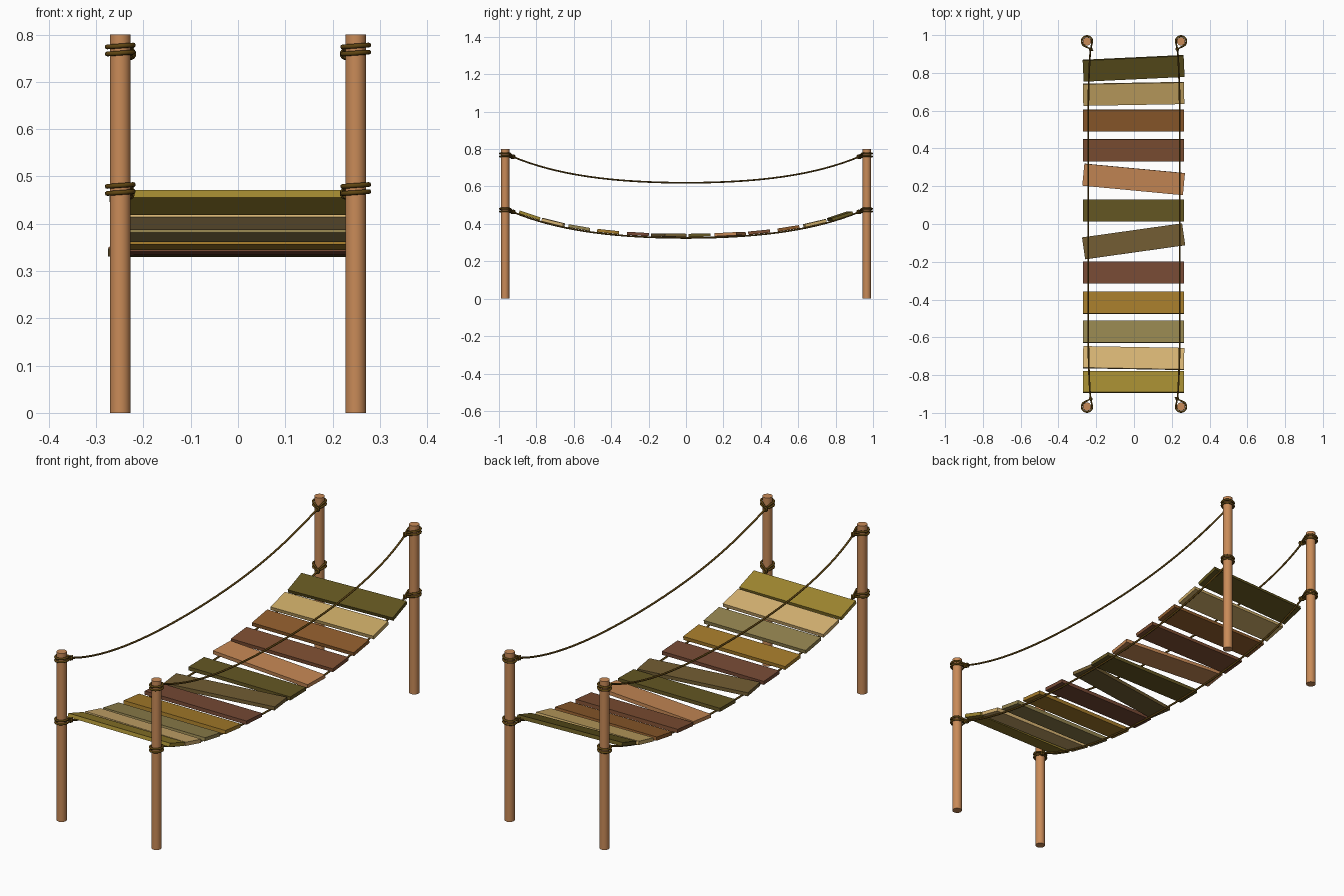
import bpy, math
from mathutils import Vector, Euler

if "Cube" in bpy.data.objects:
    bpy.data.objects.remove(bpy.data.objects["Cube"])


def material(name, hexcol):
    rgb = [int(hexcol[i:i + 2], 16) / 255 for i in (0, 2, 4)]
    m = bpy.data.materials.new(name)
    m.diffuse_color = [c / 12.92 if c < 0.04 else ((c + 0.055) / 1.055) ** 2.4 for c in rgb] + [1]
    m.use_nodes = True
    m.node_tree.nodes["Principled BSDF"].inputs["Base Color"].default_value = m.diffuse_color
    return m


def sag(y):
    return 0.102 * y * y + 0.07 * y ** 4


def slope(y):
    return 0.204 * y + 0.28 * y ** 3


def tube(name, pts, radius, mat, cyclic=False):
    cu = bpy.data.curves.new(name, 'CURVE')
    cu.dimensions = '3D'
    cu.bevel_depth = radius
    cu.bevel_resolution = 2
    cu.use_fill_caps = True
    sp = cu.splines.new('POLY')
    sp.points.add(len(pts) - 1)
    for p, co in zip(sp.points, pts):
        p.co = (*co, 1)
    sp.use_cyclic_u = cyclic
    sp.use_smooth = True
    ob = bpy.data.objects.new(name, cu)
    bpy.context.collection.objects.link(ob)
    cu.materials.append(mat)
    return ob


post_mat = material("post_wood", "c98b58")
rope_mat = material("rope", "5f4512")
PX, PY = 0.249, 0.967          # post centre
KX, KY = 0.229, 0.926          # knot position
LEVELS = {"deck": 0.325, "hand": 0.62}


def lashing(name, sx, sy, z):
    # two teardrop loops around the post, meeting at the knot
    c, k = Vector((PX * sx, PY * sy, 0)), Vector((KX * sx, KY * sy, 0))
    aim = (k - c).normalized()
    a0 = math.atan2(aim.y, aim.x)
    for i, dz in enumerate((0.007, -0.008)):
        pts = [(k.x, k.y, z - 0.008 + dz * 0.4)]
        for j in range(25):
            t = math.radians(50 + 260 * j / 24)
            pts.append((c.x + 0.0277 * math.cos(a0 + t), c.y + 0.0277 * math.sin(a0 + t),
                        z + dz + 0.002 * math.cos(a0 + t)))
        tube(f"{name}_loop_{i}", pts, 0.005, rope_mat, True)
    # knot: small rings wound about the rope
    for i, off in enumerate((-0.004, 0.005)):
        pts = []
        side = Vector((-aim.y, aim.x, 0))
        for j in range(14):
            t = math.tau * j / 14
            pts.append(k + aim * (off + 0.004 * math.cos(t)) + side * 0.006 * math.cos(t)
                       + Vector((0, 0, z - 0.01 + 0.008 * math.sin(t))))
        tube(f"{name}_knot_{i}", pts, 0.0045, rope_mat, True)


for sx, side in ((-1, "left"), (1, "right")):
    # posts with lashings
    for sy, end in ((-1, "front"), (1, "back")):
        bpy.ops.mesh.primitive_cylinder_add(vertices=24, radius=0.022, depth=0.8,
                                            location=(sx * PX, sy * PY, 0.4))
        post = bpy.context.object
        post.name = f"{end}_{side}_post"
        post.data.materials.append(post_mat)
        bpy.ops.object.shade_smooth_by_angle()
        for level, z0 in LEVELS.items():
            lashing(f"{end}_{side}_{level}_lashing", sx, sy, z0 + 0.149)
    # sagging ropes
    for level, z0 in LEVELS.items():
        ys = [KY * (i / 20) for i in range(-20, 21)]
        tube(f"{side}_{level}_rope",
             [(sx * (0.243 - 0.02 * abs(y) ** 6), y, z0 + sag(y)) for y in ys], 0.0045, rope_mat)

# planks: y, yaw in degrees, colour
PLANKS = [(-0.84, 0, "9f8730"), (-0.713, -1, "d8b574"), (-0.573, 0, "94844f"),
          (-0.418, 0, "a67c2b"), (-0.258, 0, "774a35"), (-0.092, 8, "725d33"),
          (0.072, 0, "645623"), (0.237, -5.4, "c48754"), (0.392, 0, "7d4e32"),
          (0.55, 0, "8f5c2c"), (0.692, 1, "c9a966"), (0.828, 2.7, "62551f")]
for i, (y, yaw, col) in enumerate(PLANKS):
    tilt = math.atan(slope(y))
    rot = Euler((tilt, 0, math.radians(yaw)))
    n = Vector((0, -math.sin(tilt), math.cos(tilt)))
    bpy.ops.mesh.primitive_cube_add(size=1, rotation=rot,
                                    location=Vector((-0.002, y, 0.326 + sag(y))) + n * 0.013)
    plank = bpy.context.object
    plank.name = f"plank_{i + 1}"
    plank.scale = (0.535, 0.117, 0.017)
    plank.data.materials.append(material(f"plank_wood_{i + 1}", col))
